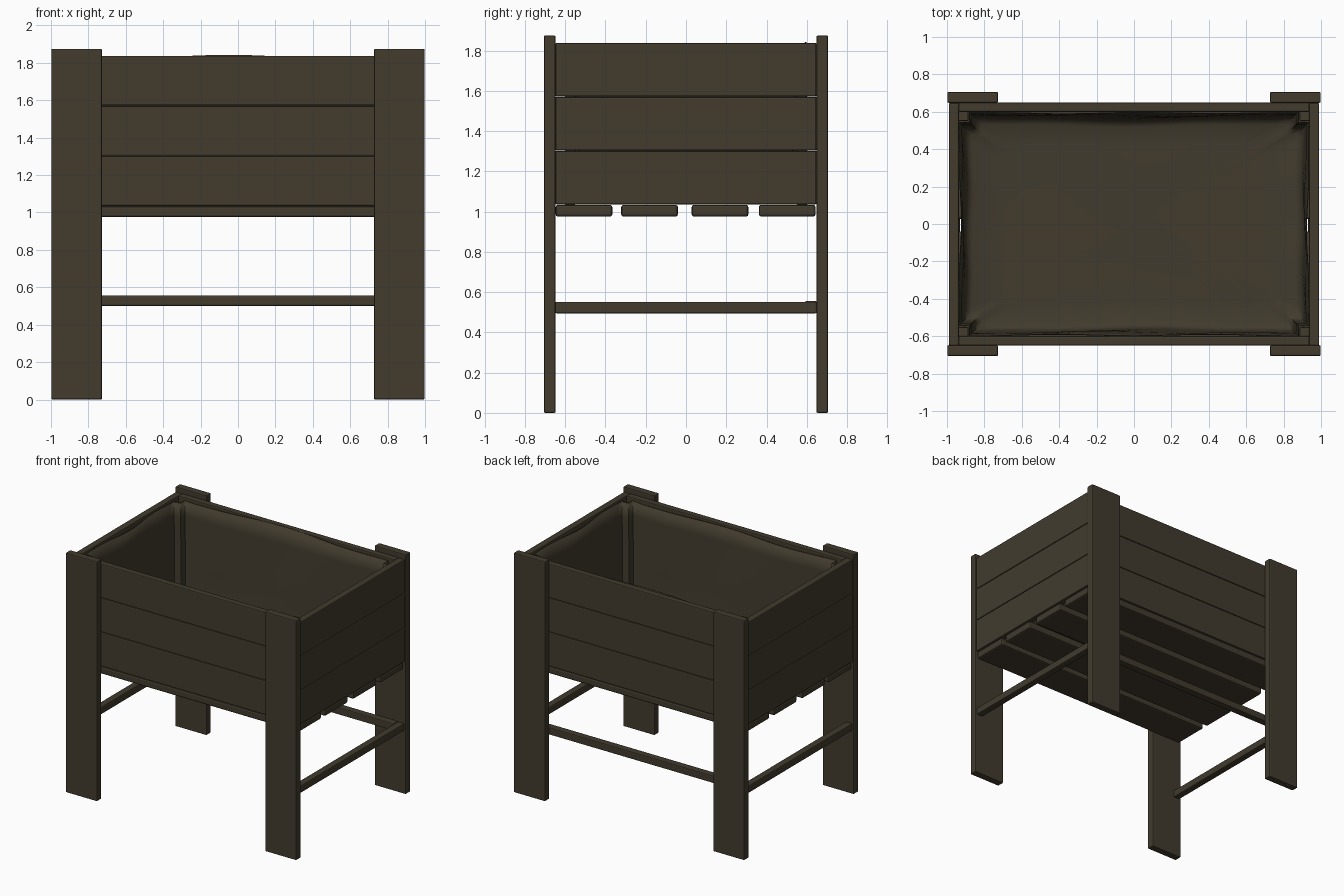
import bpy, bmesh, math

if "Cube" in bpy.data.objects:
    bpy.data.objects.remove(bpy.data.objects["Cube"])

wood = bpy.data.materials.new("dark brown wood")
wood.diffuse_color = (0.054, 0.044, 0.027, 1.0)
wood.use_nodes = True
wood.node_tree.nodes["Principled BSDF"].inputs["Base Color"].default_value = wood.diffuse_color


def board(name, x, y, z, bevel=0.007):
    """Box between the given (min, max) ranges, with softened edges."""
    bm = bmesh.new()
    bmesh.ops.create_cube(bm, size=1)
    for v in bm.verts:
        for i, (lo, hi) in enumerate((x, y, z)):
            v.co[i] = (lo + hi) / 2 + v.co[i] * (hi - lo)
    me = bpy.data.meshes.new(name)
    bm.to_mesh(me)
    bm.free()
    me.materials.append(wood)
    ob = bpy.data.objects.new(name, me)
    bpy.context.collection.objects.link(ob)
    mod = ob.modifiers.new("soft edges", "BEVEL")
    mod.width = bevel
    mod.segments = 2
    return ob


def span(s, lo, hi):
    """Range mirrored to the side given by s."""
    return (lo, hi) if s > 0 else (-hi, -lo)


# Four flat legs and the inner corner posts
for sx, side in ((-1, "left"), (1, "right")):
    for sy, end in ((-1, "front"), (1, "back")):
        board(f"{end}_{side}_leg", span(sx, 0.727, 0.998),
              span(sy, 0.648, 0.706), (0, 1.875))
        board(f"{end}_{side}_corner_post", span(sx, 0.885, 0.937),
              span(sy, 0.55, 0.602), (1.03, 1.79))

# Three planks on each wall of the box
for i in range(3):
    z = (1.036 + i * 0.268, 1.302 + i * 0.268)
    for s, side in ((-1, "front"), (1, "back")):
        board(f"{side}_plank_{i + 1}", (-0.938, 0.938), span(s, 0.6, 0.65), z)
    for s, side in ((-1, "left"), (1, "right")):
        board(f"{side}_plank_{i + 1}", span(s, 0.936, 0.99), (-0.649, 0.647), z)

# Bottom slats
for i, y0 in enumerate((-0.648, -0.322, 0.028, 0.362)):
    board(f"bottom_slat_{i + 1}", (-0.98, 0.98), (y0, y0 + 0.282),
          (0.975, 1.034), 0.012)

# Stretchers: both sides and the back
for s, side in ((-1, "left"), (1, "right")):
    board(f"{side}_stretcher", span(s, 0.93, 0.985), (-0.65, 0.65), (0.495, 0.552))
board("back_stretcher", (-0.932, 0.932), (0.592, 0.649), (0.5, 0.557))


# Fabric liner: loose rings that step around the corner posts
def liner_ring(inset, z, floor_scale=1.0):
    a, b, n = 0.933 - inset, 0.597 - inset, 0.055
    corners = [(a, -b + n), (a, b - n), (a - n, b - n), (a - n, b),
               (-a + n, b), (-a + n, b - n), (-a, b - n), (-a, -b + n),
               (-a + n, -b + n), (-a + n, -b), (a - n, -b), (a - n, -b + n)]
    pts = []
    for k, (x0, y0) in enumerate(corners):
        x1, y1 = corners[(k + 1) % 12]
        long_side = k % 3 == 0
        count = 24 if long_side else 2
        for j in range(count):
            t = j / count
            x, y, h = x0 + (x1 - x0) * t, y0 + (y1 - y0) * t, z
            if long_side:
                # Soft folds push the cloth inwards; the rim waves a little
                swell = math.sin(math.pi * t)
                fold = swell * (0.008 + 0.006 * math.sin(11 * t + 5 * z + k))
                if k in (0, 6):
                    x -= math.copysign(fold, x)
                else:
                    y -= math.copysign(fold, y)
                if z > 1.8:
                    h += 0.008 * math.sin(9 * t + k)
                    if k == 3:
                        h += 0.02 * swell
            x, y = x * floor_scale, y * floor_scale
            if floor_scale < 1:
                h += 0.004 * math.sin(4 * x + 3 * y)
            pts.append((x, y, h))
    return pts


profile = [(0, 1.815, 1), (0.003, 1.7, 1), (0.012, 1.5, 1), (0.016, 1.3, 1),
           (0.02, 1.16, 1), (0.026, 1.09, 1), (0.04, 1.06, 1), (0.065, 1.048, 1),
           (0.065, 1.046, 0.8), (0.065, 1.045, 0.5), (0.065, 1.045, 0.2)]
bm = bmesh.new()
rings = [[bm.verts.new(p) for p in liner_ring(*row)] for row in profile]
for upper, lower in zip(rings, rings[1:]):
    for j in range(len(upper)):
        k = (j + 1) % len(upper)
        bm.faces.new((upper[j], upper[k], lower[k], lower[j]))
centre = bm.verts.new((0, 0, 1.045))
last = rings[-1]
for j in range(len(last)):
    bm.faces.new((last[j], last[(j + 1) % len(last)], centre))
bm.normal_update()
if centre.normal.z < 0:
    bmesh.ops.reverse_faces(bm, faces=bm.faces[:])
me = bpy.data.meshes.new("fabric_liner")
bm.to_mesh(me)
bm.free()
me.materials.append(wood)
liner = bpy.data.objects.new("fabric_liner", me)
bpy.context.collection.objects.link(liner)
bpy.context.view_layer.objects.active = liner
liner.select_set(True)
bpy.ops.object.shade_smooth_by_angle(angle=math.radians(50))
thick = liner.modifiers.new("cloth thickness", "SOLIDIFY")
thick.thickness = 0.005
thick.offset = -1
